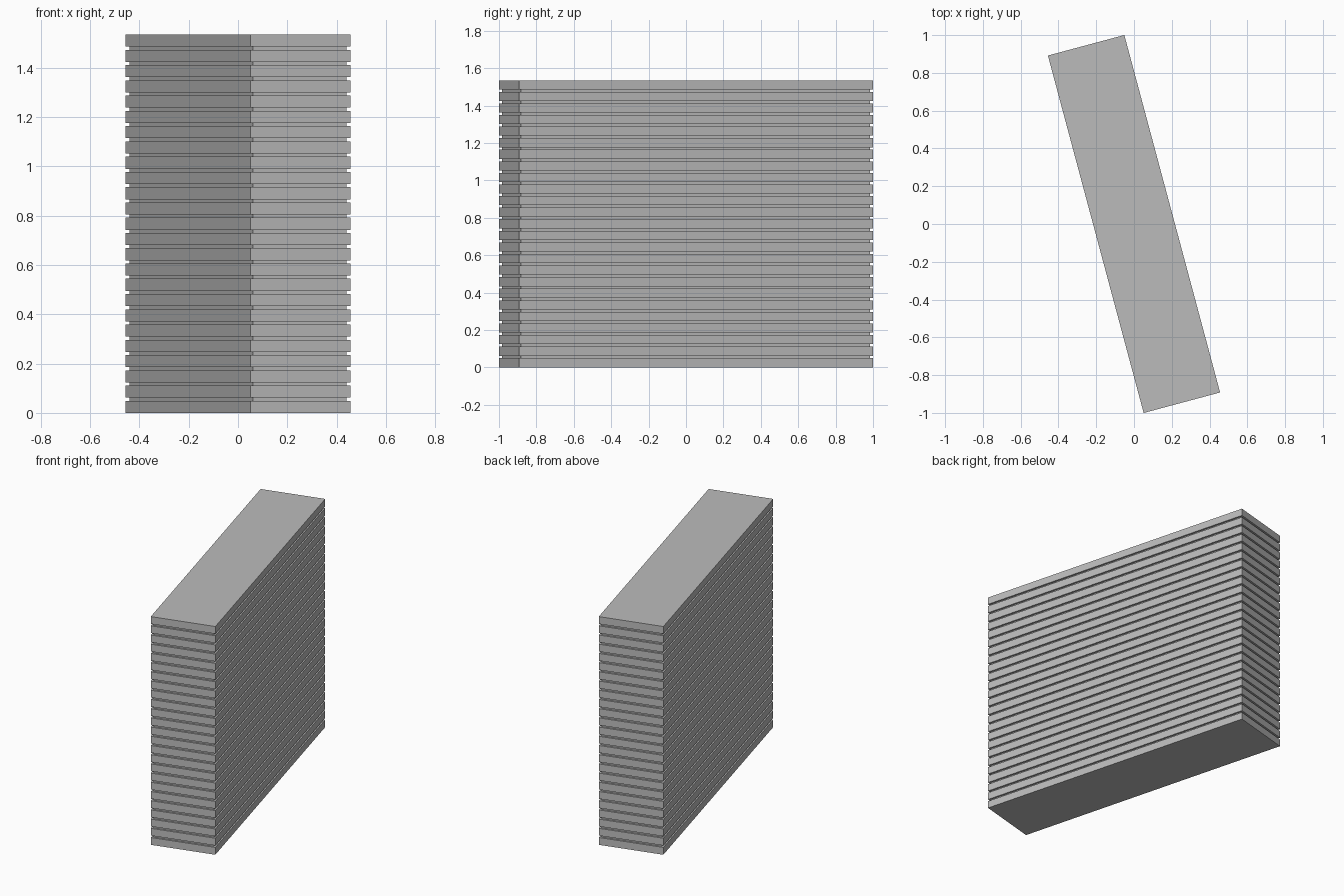
import bpy, math

if "Cube" in bpy.data.objects:
    bpy.data.objects.remove(bpy.data.objects["Cube"])

WIDTH, LENGTH, HEIGHT = 0.419, 1.959, 1.535
COUNT, THICK, INSET = 25, 0.049, 0.0125
PITCH = (HEIGHT - THICK) / (COUNT - 1)
TURN = math.radians(15)

grey = bpy.data.materials.new("plain grey")
grey.diffuse_color = (0.5, 0.5, 0.5, 1)
grey.use_nodes = True
grey.node_tree.nodes["Principled BSDF"].inputs["Base Color"].default_value = grey.diffuse_color


def block(name, width, length, z0, z1):
    """Turned box spanning z0 to z1."""
    bpy.ops.mesh.primitive_cube_add(size=1, location=(0, 0, (z0 + z1) / 2),
                                    rotation=(0, 0, TURN))
    ob = bpy.context.object
    ob.name = name
    ob.scale = (width, length, z1 - z0)
    ob.data.materials.append(grey)
    return ob


# Stacked slabs with a recessed spacer in each gap
for i in range(COUNT):
    z = i * PITCH
    block(f"slab_{i + 1}", WIDTH, LENGTH, z, z + THICK)
    if i < COUNT - 1:
        block(f"spacer_{i + 1}", WIDTH - 2 * INSET, LENGTH - 2 * INSET,
              z + THICK, z + PITCH)
